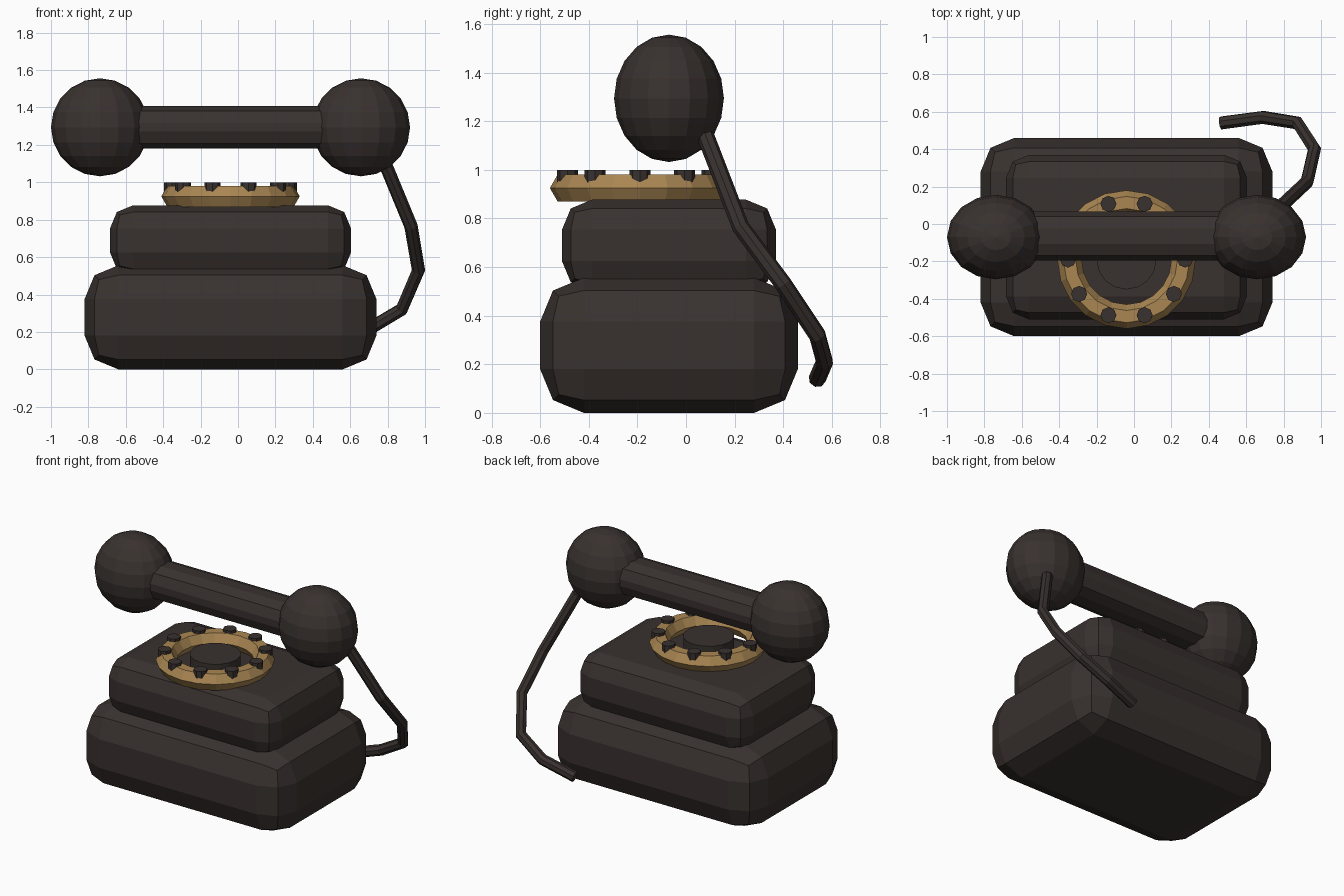
import bpy, math
from math import cos, sin, pi

if "Cube" in bpy.data.objects:
    bpy.data.objects.remove(bpy.data.objects["Cube"])

CX, CY = -0.04, -0.07


def material(name, rgb):
    m = bpy.data.materials.new(name)
    m.diffuse_color = (*rgb, 1)
    m.use_nodes = True
    m.node_tree.nodes["Principled BSDF"].inputs["Base Color"].default_value = m.diffuse_color
    return m


DARK = material("dark_bakelite", (0.04, 0.031, 0.028))
GOLD = material("brass", (0.40, 0.24, 0.085))


def finish(name, mat):
    ob = bpy.context.object
    ob.name = name
    ob.data.materials.append(mat)
    return ob


def rounded_box(name, loc, size, bevel):
    bpy.ops.mesh.primitive_cube_add(size=1, location=loc)
    ob = finish(name, DARK)
    ob.scale = size
    bpy.ops.object.transform_apply(location=False, rotation=False, scale=True)
    mod = ob.modifiers.new("bevel", 'BEVEL')
    mod.width, mod.segments = bevel, 2
    return ob


def disc(name, x, y, z0, z1, r, sides):
    bpy.ops.mesh.primitive_cylinder_add(vertices=sides, radius=r, depth=z1 - z0,
                                        location=(x, y, (z0 + z1) / 2))
    return finish(name, DARK)


# stepped body
rounded_box("base", (CX, CY, 0.278), (1.56, 1.06, 0.556), 0.18)
rounded_box("upper_body", (CX, CY, 0.689), (1.288, 0.88, 0.376), 0.123)

# dial: brass ring, centre disc and ten finger studs
DY = -0.19
bpy.ops.mesh.primitive_torus_add(location=(CX, DY, 0.925), major_radius=0.305,
                                 minor_radius=0.065, major_segments=20, minor_segments=6)
finish("dial_ring", GOLD)
disc("dial_centre", CX, DY, 0.86, 0.965, 0.16, 16)
for i in range(10):
    a = i * pi / 5
    disc(f"finger_stud_{i + 1}", CX + 0.313 * cos(a), DY + 0.313 * sin(a), 0.94, 1.0, 0.043, 8)

# handset: grip and two ends
rounded_box("handset_grip", (CX, -0.065, 1.294), (1.2, 0.262, 0.226), 0.09)
for side, label in ((-1, "earpiece"), (1, "mouthpiece")):
    bpy.ops.mesh.primitive_uv_sphere_add(segments=16, ring_count=10, radius=1,
                                         location=(CX + side * 0.698, CY, 1.294))
    finish(label, DARK).scale = (0.262, 0.226, 0.262)

# cord from the handset round to the back
path = [(0.77, 0.08, 1.14), (0.925, 0.225, 0.765), (0.965, 0.40, 0.53),
        (0.875, 0.54, 0.32), (0.69, 0.57, 0.21), (0.465, 0.54, 0.14)]
cu = bpy.data.curves.new("cord", 'CURVE')
cu.dimensions = '3D'
cu.bevel_depth, cu.bevel_resolution, cu.use_fill_caps = 0.036, 2, True
sp = cu.splines.new('POLY')
sp.points.add(len(path) - 1)
for p, co in zip(sp.points, path):
    p.co = (*co, 1)
sp.use_smooth = False
cord = bpy.data.objects.new("cord", cu)
cu.materials.append(DARK)
bpy.context.collection.objects.link(cord)
